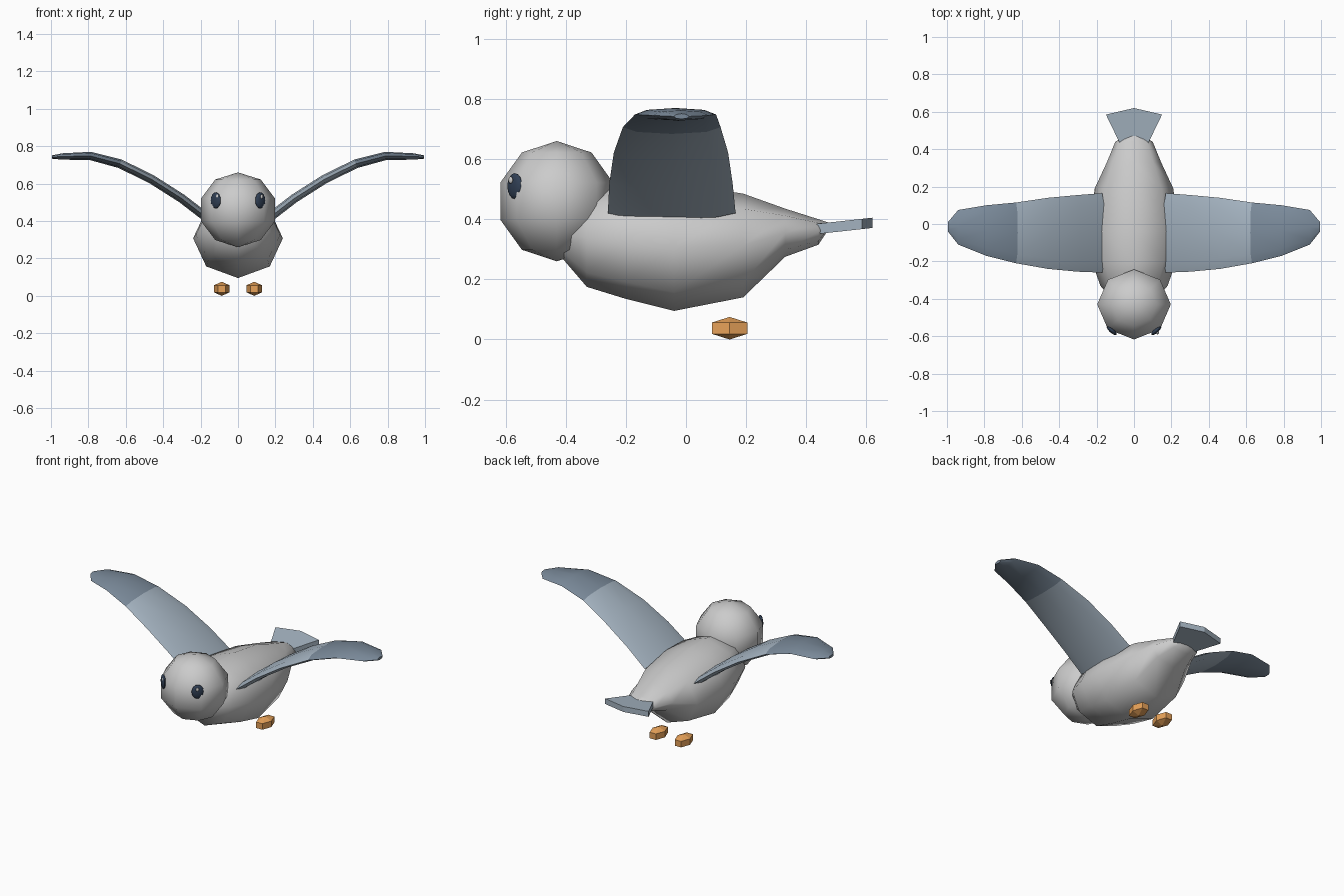
import bpy, bmesh, math
from mathutils import Vector, Matrix

if "Cube" in bpy.data.objects:
    bpy.data.objects.remove(bpy.data.objects["Cube"])


def material(name, rgb):
    m = bpy.data.materials.new(name)
    m.diffuse_color = (*rgb, 1)
    m.use_nodes = True
    m.node_tree.nodes["Principled BSDF"].inputs["Base Color"].default_value = m.diffuse_color
    return m


LIGHT = material("light_feather", (0.38, 0.46, 0.54))
DARK = material("dark_feather", (0.20, 0.26, 0.33))
ORANGE = material("orange", (0.80, 0.36, 0.10))
NAVY = material("navy", (0.03, 0.05, 0.09))
WHITE = material("white", (0.9, 0.9, 0.9))


def finish(name, bm, mats=(), smooth=None):
    bmesh.ops.recalc_face_normals(bm, faces=bm.faces[:])
    me = bpy.data.meshes.new(name)
    bm.to_mesh(me)
    bm.free()
    ob = bpy.data.objects.new(name, me)
    bpy.context.collection.objects.link(ob)
    for m in mats:
        me.materials.append(m)
    if smooth:
        bpy.ops.object.select_all(action='DESELECT')
        ob.select_set(True)
        bpy.context.view_layer.objects.active = ob
        bpy.ops.object.shade_smooth_by_angle(angle=math.radians(smooth))
    return ob


def loft(name, rings, mats=(), smooth=None, mat_of=lambda i: 0):
    bm = bmesh.new()
    loops = [[bm.verts.new(p) for p in r] for r in rings]
    n = len(loops[0])
    for i, (a, b) in enumerate(zip(loops, loops[1:])):
        for k in range(n):
            f = bm.faces.new((a[k], a[(k + 1) % n], b[(k + 1) % n], b[k]))
            f.material_index = mat_of(i)
    bm.faces.new(loops[0])
    bm.faces.new(loops[-1]).material_index = mat_of(len(rings) - 2)
    return finish(name, bm, mats, smooth)


def ball(name, centre, radii, segs, rings, turn=0, mats=(), smooth=None):
    bm = bmesh.new()
    bmesh.ops.create_uvsphere(bm, u_segments=segs, v_segments=rings, radius=1)
    if segs == 6:
        bm.transform(Matrix.Rotation(math.pi / 2, 4, 'Z'))
    bm.transform(Matrix.Translation(centre) @ Matrix.Rotation(turn, 4, 'Z')
                 @ Matrix.Diagonal((*radii, 1)))
    return finish(name, bm, mats, smooth)


# Body: octagonal sections (y, bottom, top, half width)
sections = [(-0.42, 0.28, 0.42, 0.10), (-0.33, 0.175, 0.50, 0.18),
            (-0.20, 0.135, 0.52, 0.225), (-0.04, 0.095, 0.52, 0.24),
            (0.19, 0.14, 0.485, 0.21), (0.33, 0.275, 0.435, 0.145),
            (0.44, 0.315, 0.40, 0.10), (0.47, 0.36, 0.39, 0.04)]
octagon = [k * math.pi / 4 for k in range(8)]
loft("body", [[(w * math.sin(a), y, (lo + hi) / 2 - (hi - lo) / 2 * math.cos(a))
               for a in octagon] for y, lo, hi, w in sections], smooth=60)

# Head
ball("head", (0, -0.43, 0.46), (0.207, 0.197, 0.20), 8, 5, smooth=60)

# Tail: fan-shaped slab
outline = [(-0.075, 0.43), (-0.15, 0.585), (0, 0.62), (0.15, 0.585), (0.075, 0.43)]
loft("tail", [[(x, y, z + (y - 0.43) * 0.11) for x, y in outline]
              for z in (0.35, 0.384)], [LIGHT])

# Wing stations: x, z, front y, back y, half thickness
stations = [(0.17, 0.42, -0.26, 0.165, 0.024), (0.30, 0.52, -0.255, 0.155, 0.024),
            (0.46, 0.622, -0.24, 0.14, 0.024), (0.63, 0.706, -0.21, 0.115, 0.024),
            (0.79, 0.748, -0.17, 0.10, 0.022), (0.94, 0.745, -0.11, 0.075, 0.017),
            (0.995, 0.742, -0.04, 0.01, 0.009)]


def wing_rings(s):
    rings = []
    for i, (x, z, y0, y1, t) in enumerate(stations):
        a, b = stations[max(i - 1, 0)], stations[min(i + 1, len(stations) - 1)]
        nrm = Vector((a[1] - b[1], 0, b[0] - a[0])).normalized() * t
        mid, half = (y0 + y1) / 2, (y1 - y0) / 2
        rings.append([(s * (x + nrm.x * math.sin(g)), mid + half * math.cos(g),
                       z + nrm.z * math.sin(g)) for g in octagon])
    return rings


for s, side in ((1, "right"), (-1, "left")):
    loft(f"{side}_wing", wing_rings(s), [LIGHT, DARK], 60, lambda i: int(i > 2))
    # Feet
    ball(f"{side}_foot", (s * 0.087, 0.145, 0.0375), (0.049, 0.079, 0.0375), 6, 3,
         mats=[ORANGE])
    # Eyes with highlights
    ball(f"{side}_eye", (s * 0.119, -0.569, 0.51), (0.035, 0.013, 0.043), 12, 8,
         s * math.radians(42), [NAVY], 60)
    ball(f"{side}_eye_glint", (s * 0.119 + 0.008, -0.583, 0.53), (0.009, 0.006, 0.012),
         8, 6, s * math.radians(42), [WHITE], 60)
